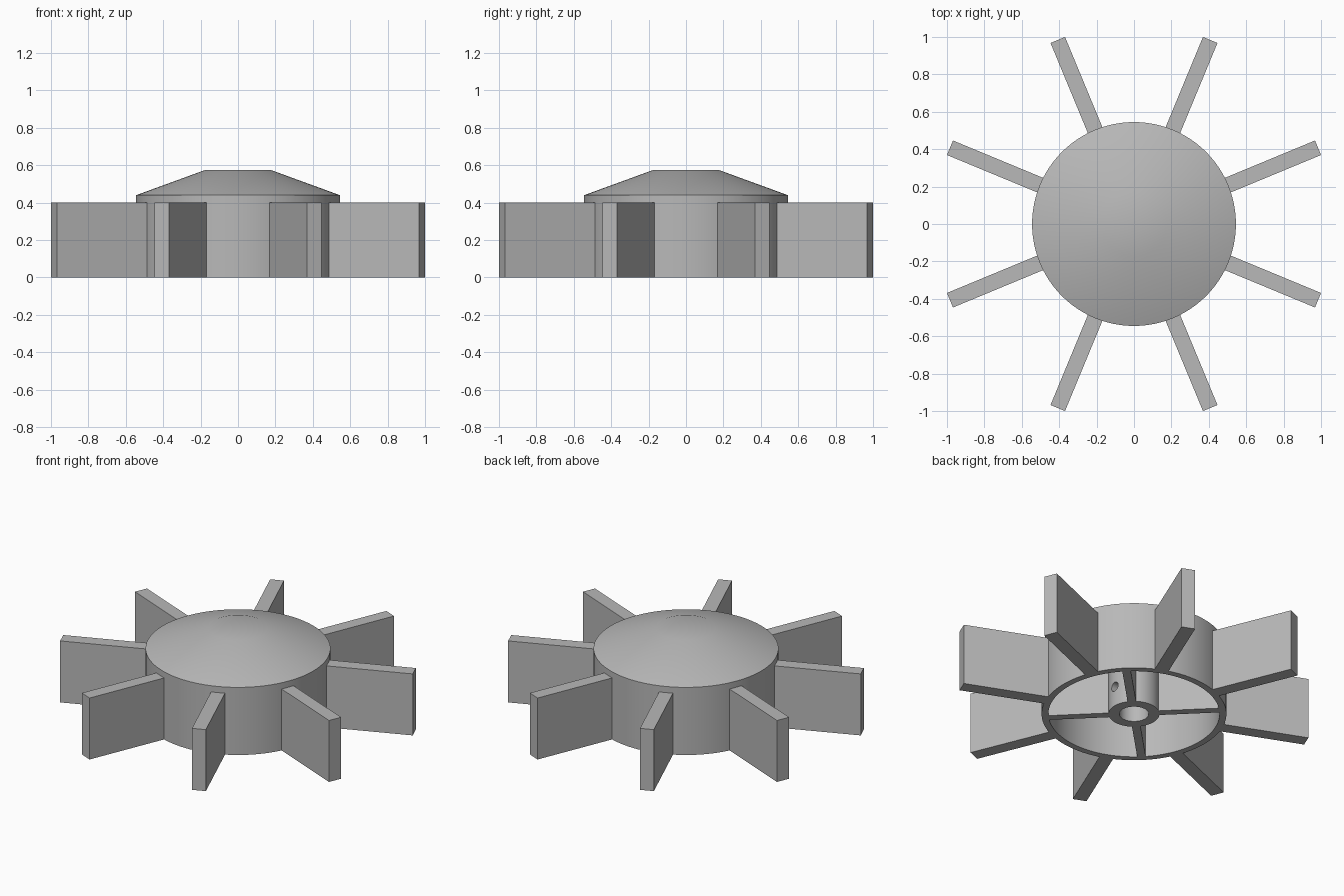
import bpy
import bmesh
import math
from mathutils import Matrix

cube = bpy.data.objects.get("Cube")
if cube:
    bpy.data.objects.remove(cube, do_unlink=True)

SEGMENTS = 96
HEIGHT = 0.40      # blades, ribs and boss
RIM = 0.545        # outer radius of the shell
WALL = 0.505       # inner radius of the shell
BOSS = 0.15
BORE = 0.087

grey = bpy.data.materials.new("plain_grey")
grey.use_nodes = True
colour = (0.48, 0.48, 0.48, 1)
grey.diffuse_color = colour
grey.node_tree.nodes["Principled BSDF"].inputs["Base Color"].default_value = colour


def add_object(name, bm):
    bmesh.ops.recalc_face_normals(bm, faces=bm.faces)
    mesh = bpy.data.meshes.new(name)
    bm.to_mesh(mesh)
    bm.free()
    mesh.materials.append(grey)
    obj = bpy.data.objects.new(name, mesh)
    bpy.context.collection.objects.link(obj)
    return obj


def smooth(obj):
    bpy.ops.object.select_all(action="DESELECT")
    obj.select_set(True)
    bpy.context.view_layer.objects.active = obj
    bpy.ops.object.shade_smooth_by_angle(angle=math.radians(30))


def lathe(name, profile, closed=False):
    """Revolve (radius, height) points about z."""
    bm = bmesh.new()
    verts = [bm.verts.new((r, 0, z)) for r, z in profile]
    ends = verts[1:] + verts[:1] if closed else verts[1:]
    edges = [bm.edges.new(pair) for pair in zip(verts, ends)]
    bmesh.ops.spin(bm, geom=verts + edges, cent=(0, 0, 0), axis=(0, 0, 1),
                   angle=math.tau, steps=SEGMENTS, use_duplicate=False)
    bmesh.ops.remove_doubles(bm, verts=bm.verts, dist=0.0001)
    return add_object(name, bm)


def radial_plate(name, inner, outer, width, height, angle):
    """Upright plate running outwards from the axis."""
    bm = bmesh.new()
    place = (Matrix.Rotation(angle, 4, "Z")
             @ Matrix.Translation(((inner + outer) / 2, 0, height / 2))
             @ Matrix.Diagonal((outer - inner, width, height, 1)))
    bmesh.ops.create_cube(bm, size=1, matrix=place)
    return add_object(name, bm)


# Hollow shell with a shallow conical cap
shell = lathe("hub_shell", [
    (0, HEIGHT), (WALL, HEIGHT), (WALL, 0), (RIM, 0),
    (RIM, 0.44), (0.175, 0.575), (0, 0.575)])
smooth(shell)

# Central shaft boss with a cross-drilled screw hole
boss = lathe("shaft_boss", [
    (BORE, 0), (BOSS, 0), (BOSS, HEIGHT), (BORE, HEIGHT)], closed=True)
bm = bmesh.new()
bmesh.ops.create_cone(bm, cap_ends=True, segments=24, radius1=0.03, radius2=0.03,
                      depth=0.16, matrix=Matrix.Translation((0.12, 0, 0.13))
                      @ Matrix.Rotation(math.pi / 2, 4, "Y"))
cutter = add_object("screw_hole_cutter", bm)
cutter.hide_render = True
cutter.hide_set(True)
drill = boss.modifiers.new("screw_hole", "BOOLEAN")
drill.operation = "DIFFERENCE"
drill.solver = "EXACT"
drill.object = cutter
bpy.ops.object.select_all(action="DESELECT")
boss.select_set(True)
bpy.context.view_layer.objects.active = boss
bpy.ops.object.modifier_apply(modifier=drill.name)
bpy.data.objects.remove(cutter, do_unlink=True)
smooth(boss)

# Stiffening ribs between boss and shell
for i in range(4):
    radial_plate(f"rib_{i + 1}", BOSS - 0.01, WALL + 0.01, 0.05, HEIGHT,
                 math.radians(45 + 90 * i))

# Straight paddle blades
for i in range(8):
    radial_plate(f"blade_{i + 1}", RIM - 0.025, 1.065, 0.084, HEIGHT,
                 math.radians(22.5 + 45 * i))
